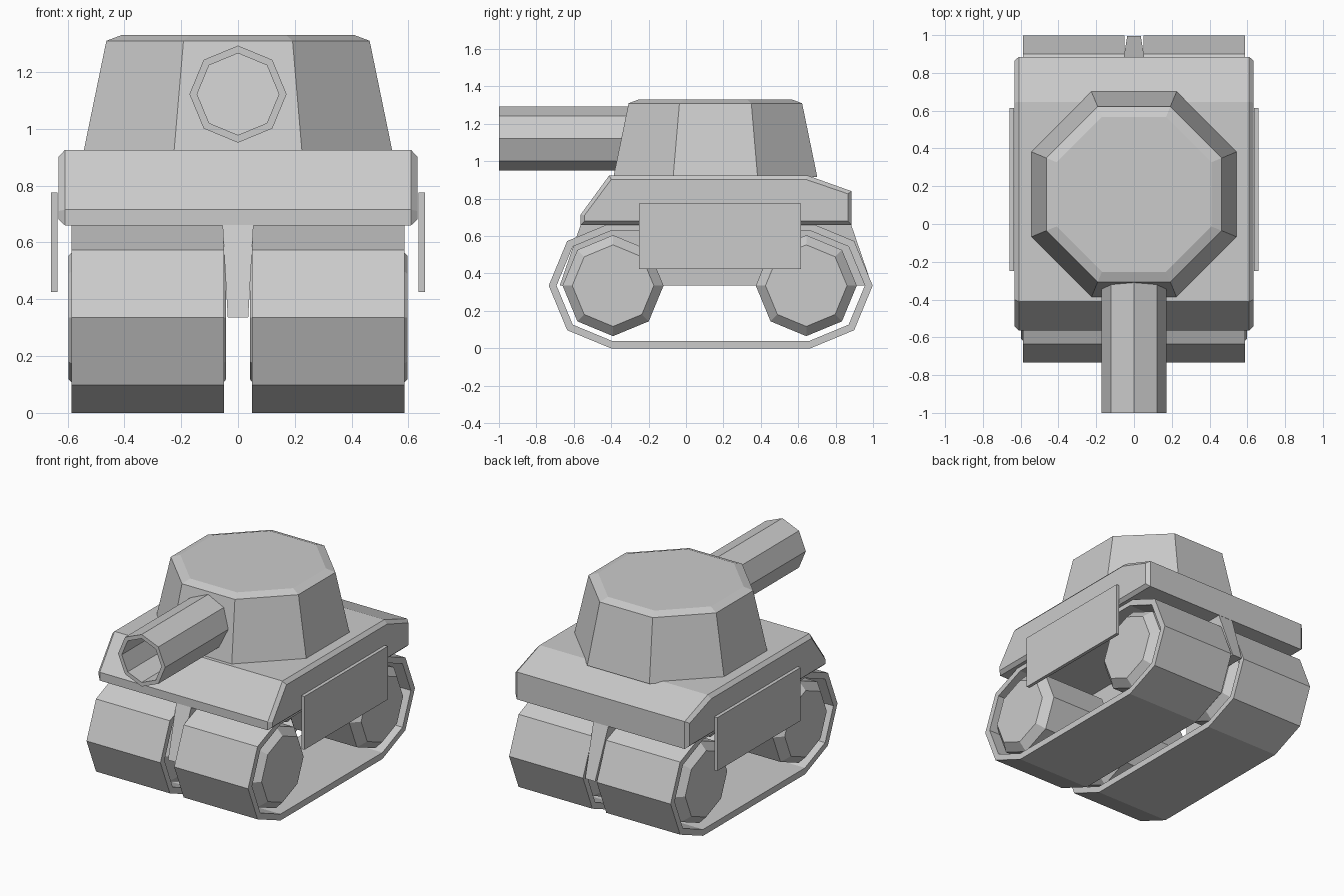
import bpy, math
from mathutils import Vector

if "Cube" in bpy.data.objects:
    bpy.data.objects.remove(bpy.data.objects["Cube"])


def make(name, verts, faces):
    me = bpy.data.meshes.new(name)
    me.from_pydata([tuple(v) for v in verts], [], faces)
    me.update()
    ob = bpy.data.objects.new(name, me)
    bpy.context.collection.objects.link(ob)
    return ob


def loft(name, rings, cap=True, closed=False):
    """Skin equal-sized rings; cap the ends, or join last ring to first."""
    n, m = len(rings[0]), len(rings)
    faces = []
    for k in range(m if closed else m - 1):
        a, b = k * n, ((k + 1) % m) * n
        faces += [(a + i, a + (i + 1) % n, b + (i + 1) % n, b + i) for i in range(n)]
    if cap and not closed:
        faces += [tuple(reversed(range(n))), tuple(range((m - 1) * n, m * n))]
    ob = make(name, [v for r in rings for v in r], faces)
    import bmesh
    bm = bmesh.new()
    bm.from_mesh(ob.data)
    bmesh.ops.recalc_face_normals(bm, faces=bm.faces)
    bm.to_mesh(ob.data)
    bm.free()
    return ob


def mirror_x(ob):
    md = ob.modifiers.new("mirror", 'MIRROR')
    md.use_axis[0] = True
    return ob


def octagon(r, offset=0.0):
    return [(r * math.cos(math.pi / 4 * i + offset), r * math.sin(math.pi / 4 * i + offset))
            for i in range(8)]


def wheel_ring(x, y, z, r):
    return [(x, y + a, z + b) for a, b in octagon(r)]


def rect(x0, x1, y0, y1, z):
    return [(x0, y0, z), (x1, y0, z), (x1, y1, z), (x0, y1, z)]


AXLE_Z, FRONT_Y, BACK_Y = 0.335, -0.397, 0.661


# Track belts: two half octagons joined by straight runs
def belt(x, r):
    pts = []
    for i in range(-2, 3):
        a = math.pi / 4 * i
        pts.append((x, BACK_Y + r * math.cos(a), AXLE_Z + r * math.sin(a)))
    for i in range(2, 7):
        a = math.pi / 4 * i
        pts.append((x, FRONT_Y + r * math.cos(a), AXLE_Z + r * math.sin(a)))
    return pts


mirror_x(loft("track_belt", [belt(0.05, 0.337), belt(0.587, 0.337),
                             belt(0.587, 0.295), belt(0.05, 0.295)], closed=True))

# Wide bevelled wheels
for name, y in (("front_wheel", -0.39), ("back_wheel", 0.643)):
    mirror_x(loft(name, [wheel_ring(x, y, AXLE_Z, r) for x, r in
                         ((0.042, 0.218), (0.092, 0.27), (0.547, 0.27), (0.597, 0.218))]))

# Narrow lower hull between the tracks
loft("lower_hull", [rect(-0.036, 0.036, -0.675, 0.995, 0.335),
                    rect(-0.055, 0.055, -0.56, 0.88, 0.67)])

# Upper hull: side profile with chamfered flanks
full = [(-0.563, 0.66), (-0.563, 0.715), (-0.41, 0.925), (0.647, 0.925), (0.885, 0.84), (0.885, 0.66)]
inset = [(-0.543, 0.68), (-0.543, 0.71), (-0.40, 0.902), (0.643, 0.902), (0.865, 0.826), (0.865, 0.68)]
loft("upper_hull", [[(x, y, z) for y, z in p] for x, p in
                    ((-0.632, inset), (-0.61, full), (0.61, full), (0.632, inset))])

# Side armour plates
mirror_x(loft("side_plate", [rect(0.636, 0.658, -0.25, 0.615, 0.425),
                             rect(0.636, 0.658, -0.25, 0.615, 0.775)]))

# Eight-sided turret with bevelled roof
loft("turret", [[(a, 0.157 + b, z) for a, b in octagon(r, math.pi / 8)] for r, z in
                ((0.59, 0.915), (0.502, 1.31), (0.444, 1.33))])

# Hollow gun barrel
loft("gun_barrel", [[(a, y, 1.122 + b) for a, b in octagon(r)] for y, r in
                    ((-0.28, 0.171), (-1.0, 0.171), (-1.0, 0.144), (-0.28, 0.144))], closed=True)
